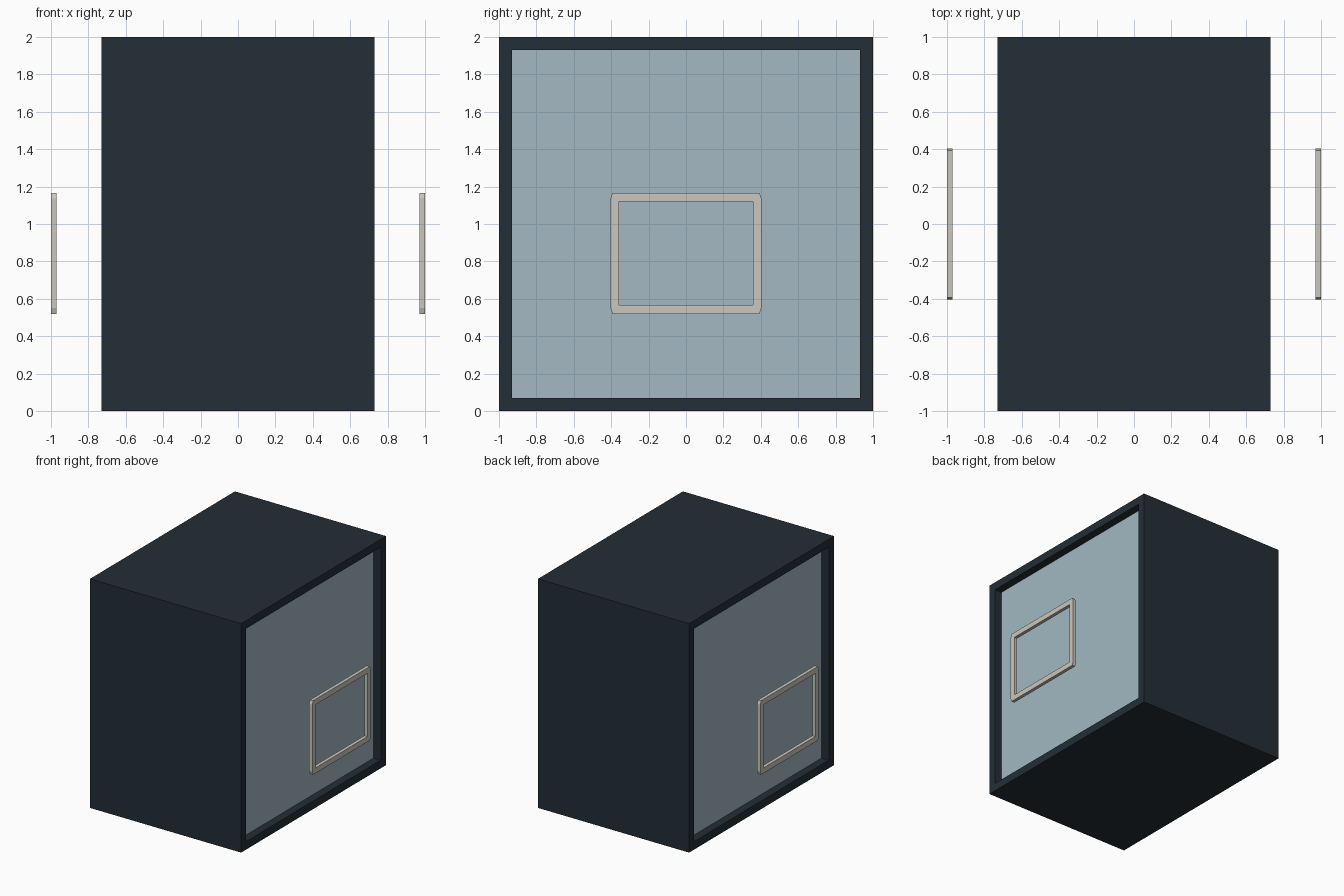
import bpy, bmesh

if "Cube" in bpy.data.objects:
    bpy.data.objects.remove(bpy.data.objects["Cube"])

def srgb(r, g, b):
    f = lambda c: c / 12.92 if c <= 0.04045 else ((c + 0.055) / 1.055) ** 2.4
    return (f(r / 255), f(g / 255), f(b / 255), 1)

def material(name, rgb):
    m = bpy.data.materials.new(name)
    m.diffuse_color = srgb(*rgb)
    m.use_nodes = True
    m.node_tree.nodes["Principled BSDF"].inputs["Base Color"].default_value = m.diffuse_color
    return m

DARK = material("dark navy", (35, 46, 54))
PALE = material("pale blue", (163, 185, 194))
CREAM = material("warm grey", (202, 199, 189))

def make(name, bm, mats):
    bmesh.ops.recalc_face_normals(bm, faces=bm.faces)
    me = bpy.data.meshes.new(name)
    bm.to_mesh(me)
    bm.free()
    for m in mats:
        me.materials.append(m)
    ob = bpy.data.objects.new(name, me)
    bpy.context.collection.objects.link(ob)
    return ob

# Box body with a recessed pale pane on each side
bm = bmesh.new()
bmesh.ops.create_cube(bm, size=1)
for v in bm.verts:
    v.co = (v.co.x * 1.46, v.co.y * 2, v.co.z * 2 + 1)
ends = [f for f in bm.faces if abs(f.normal.x) > 0.9]
for f in ends:
    s = 1 if f.normal.x > 0 else -1
    bmesh.ops.inset_region(bm, faces=[f], thickness=0.1)
    ret = bmesh.ops.extrude_discrete_faces(bm, faces=[f])
    pane = ret["faces"][0]
    for v in pane.verts:
        v.co.x = s * 0.66
    pane.material_index = 1
make("box_body", bm, [DARK, PALE])

# Rectangular ring on each side, outer corners slightly clipped
def ring(name, x0, x1):
    outer, inner = [], []
    zc, h = 0.843, 0.323
    for sy, sz in ((1, 1), (-1, 1), (-1, -1), (1, -1)):
        pts = [(0.403, h - 0.03), (0.393, h)]
        if sy * sz < 0:
            pts.reverse()
        outer += [(sy * y, zc + sz * z) for y, z in pts]
        inner += [(sy * 0.357, zc + sz * 0.276)] 
    bm = bmesh.new()
    O = [[bm.verts.new((x, y, z)) for y, z in outer] for x in (x0, x1)]
    I = [[bm.verts.new((x, y, z)) for y, z in inner] for x in (x0, x1)]
    for k in range(2):
        for i in range(4):
            j = (i + 1) % 4
            bm.faces.new((O[k][2 * i], O[k][2 * i + 1], I[k][i]))
            bm.faces.new((O[k][2 * i + 1], O[k][2 * j], I[k][j], I[k][i]))
    for loop in (O, I):
        n = len(loop[0])
        for i in range(n):
            j = (i + 1) % n
            bm.faces.new((loop[0][i], loop[0][j], loop[1][j], loop[1][i]))
    make(name, bm, [CREAM])

ring("right_ring", 0.97, 1.0)
ring("left_ring", -1.0, -0.97)
